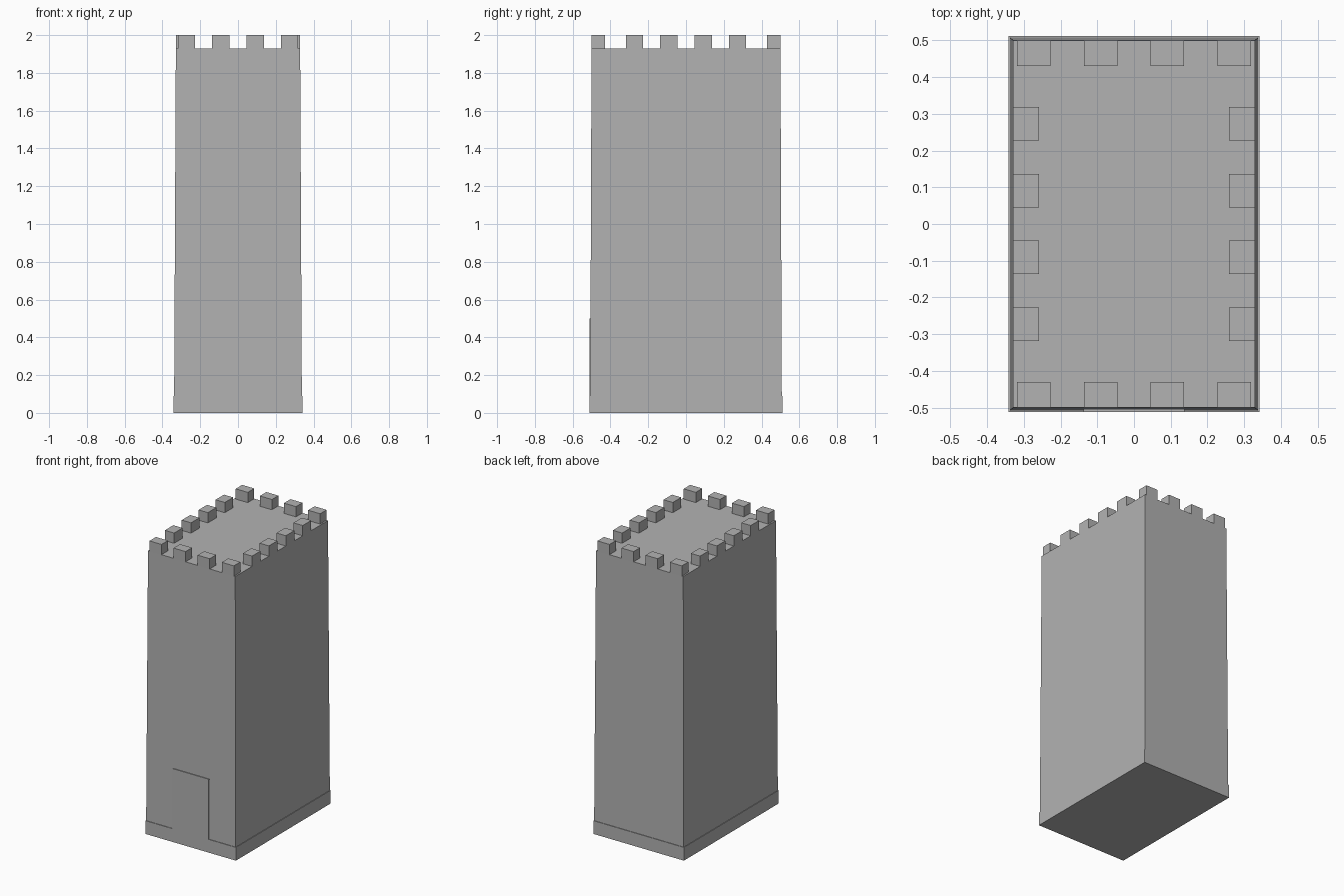
import bpy
import bmesh

cube = bpy.data.objects.get("Cube")
if cube:
    bpy.data.objects.remove(cube, do_unlink=True)

stone = bpy.data.materials.new("grey stone")
stone.use_nodes = True
stone.diffuse_color = (0.448, 0.448, 0.448, 1)
stone.node_tree.nodes["Principled BSDF"].inputs["Base Color"].default_value = stone.diffuse_color


def block(name, x, y, z, half_x, half_y, height, top_x=None, top_y=None):
    """Box standing on z, optionally tapering to a smaller top."""
    top_x = half_x if top_x is None else top_x
    top_y = half_y if top_y is None else top_y
    bm = bmesh.new()
    bmesh.ops.create_cube(bm, size=2)
    for v in bm.verts:
        top = v.co.z > 0
        v.co.x = x + v.co.x * (top_x if top else half_x)
        v.co.y = y + v.co.y * (top_y if top else half_y)
        v.co.z = z + (height if top else 0)
    mesh = bpy.data.meshes.new(name)
    bm.to_mesh(mesh)
    bm.free()
    mesh.materials.append(stone)
    obj = bpy.data.objects.new(name, mesh)
    bpy.context.collection.objects.link(obj)
    return obj


ROOF = 1.93
TOP_X, TOP_Y = 0.329, 0.5

# Plinth and tapering tower
block("plinth", 0, 0, 0, 0.342, 0.511, 0.09)
block("tower_body", 0, 0, 0.09, 0.338, 0.507, ROOF - 0.09, TOP_X, TOP_Y)

# Door slab standing just proud of the front wall
block("door", 0, -0.501, 0.09, 0.137, 0.01, 0.41)

# Battlements: four merlons along each wall
DEPTH = 0.035
for offset in (-0.273, -0.091, 0.091, 0.273):
    for side, front_back, left_right in ((-1, "front", "right"), (1, "back", "left")):
        block(front_back + "_merlon", offset, side * (TOP_Y - DEPTH), ROOF,
              0.0455, DEPTH, 2 - ROOF)
        block(left_right + "_merlon", side * (TOP_X - DEPTH), offset, ROOF,
              DEPTH, 0.0455, 2 - ROOF)
